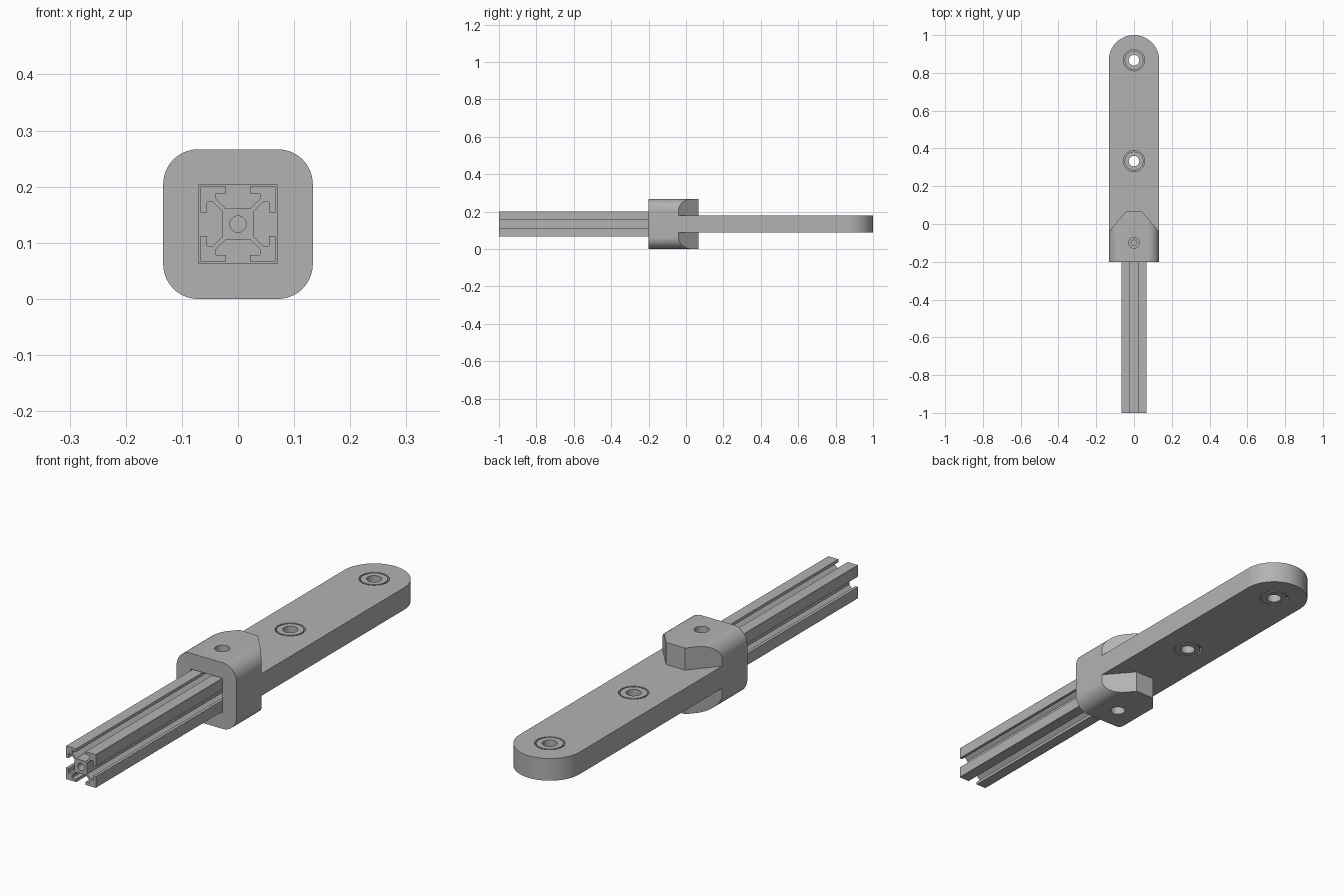
import bpy, bmesh
from math import pi, sin, cos, radians
from mathutils import Matrix, Vector

if "Cube" in bpy.data.objects:
    bpy.data.objects.remove(bpy.data.objects["Cube"], do_unlink=True)

grey = bpy.data.materials.new("light grey")
grey.use_nodes = True
grey.diffuse_color = (0.45, 0.45, 0.45, 1)
grey.node_tree.nodes["Principled BSDF"].inputs["Base Color"].default_value = grey.diffuse_color

HALF = 0.1333          # half width of the sleeve and arm
MID = HALF             # height of the centre line
THICK = 0.0445         # half thickness of the arm
SLOT_Y = -0.04         # where the arm enters the sleeve


def prism(name, outline, lo, hi, axis="z"):
    """Extrude an outline: (x, y) along z, or (x, height from centre) along y."""
    bm = bmesh.new()
    put = (lambda a, b, t: (a, b, t)) if axis == "z" else (lambda a, b, t: (a, t, b + MID))
    face = bm.faces.new([bm.verts.new(put(a, b, lo)) for a, b in outline])
    moved = bmesh.ops.extrude_face_region(bm, geom=[face])["geom"]
    shift = Vector((0, 0, hi - lo)) if axis == "z" else Vector((0, hi - lo, 0))
    bmesh.ops.translate(bm, vec=shift, verts=[v for v in moved if isinstance(v, bmesh.types.BMVert)])
    bmesh.ops.recalc_face_normals(bm, faces=bm.faces)
    mesh = bpy.data.meshes.new(name)
    bm.to_mesh(mesh)
    bm.free()
    obj = bpy.data.objects.new(name, mesh)
    bpy.context.collection.objects.link(obj)
    mesh.materials.append(grey)
    return obj


def arc(cx, cy, r, start, end, steps):
    angles = [radians(start + (end - start) * i / steps) for i in range(steps + 1)]
    return [(cx + r * cos(a), cy + r * sin(a)) for a in angles]


def circle(r, y=0):
    return arc(0, y, r, 0, 360, 40)[:-1]


def rectangle(x, y0, y1):
    return [(-x, y0), (x, y0), (x, y1), (-x, y1)]


def combine(obj, tool, operation="DIFFERENCE"):
    """Apply a boolean and discard the cutter."""
    tool.hide_render = True
    mod = obj.modifiers.new("cut", "BOOLEAN")
    mod.object, mod.operation, mod.solver = tool, operation, "EXACT"
    bpy.context.view_layer.objects.active = obj
    bpy.ops.object.modifier_apply(modifier=mod.name)
    bpy.data.objects.remove(tool, do_unlink=True)


def smooth(obj):
    bpy.ops.object.select_all(action="DESELECT")
    obj.select_set(True)
    bpy.context.view_layer.objects.active = obj
    bpy.ops.object.shade_smooth_by_angle(angle=radians(25))


# Slotted rail: half of one slot, mirrored and turned to all four sides
half_slot = [(0.021, 0.067), (0.021, 0.055), (0.039, 0.055), (0.039, 0.045), (0.022, 0.0275)]
slot = [(-x, z) for x, z in half_slot] + half_slot[::-1]
outline = []
for turn in range(4):
    rot = Matrix.Rotation(-turn * pi / 2, 2)
    side = slot + [(0.066, 0.067), (0.067, 0.066)]
    outline += [tuple(rot @ Vector(p)) for p in side]
rail = prism("slotted_rail", outline, -1, -0.054, "y")
combine(rail, prism("bore", circle(0.0145), -1.1, 0.1, "y"))
smooth(rail)

# Sleeve: rounded square with pointed ears, rail socket and arm slot
R = 0.062
c = HALF - R
rounded = []
for i, (sx, sz) in enumerate([(1, 1), (-1, 1), (-1, -1), (1, -1)]):
    rounded += arc(sx * c, sz * c, R, i * 90, i * 90 + 90, 14)
sleeve = prism("sleeve", rounded, -0.2, 0.0667, "y")
ears = [(-0.2, -0.3), (0.2, -0.3), (0.2, -0.117), (HALF, SLOT_Y),
        (0.042, 0.0667), (0.042, 0.1), (-0.042, 0.1), (-0.042, 0.0667),
        (-HALF, SLOT_Y), (-0.2, -0.117)]
combine(sleeve, prism("ear_shape", ears, -0.1, 0.4), "INTERSECT")
combine(sleeve, prism("socket", rectangle(0.07, -0.07, 0.07), -0.3, -0.0535, "y"))
combine(sleeve, prism("arm_slot", rectangle(0.2, SLOT_Y, 0.2), MID - THICK, MID + THICK))

# Stepped set screw holes in the top and bottom
combine(sleeve, prism("screw_hole", circle(0.015, -0.1), -0.1, 0.4))
for lo, hi in ((-0.1, 0.035), (2 * MID - 0.035, 0.4)):
    combine(sleeve, prism("screw_recess", circle(0.028, -0.1), lo, hi))
smooth(sleeve)

# Arm with a round end
arm_outline = [(-HALF, SLOT_Y), (HALF, SLOT_Y)] + arc(0, 1 - HALF, HALF, 0, 180, 48)
arm = prism("arm", arm_outline, MID - THICK, MID + THICK)
for y in (0.333, 0.867):
    combine(arm, prism("pivot_hole", circle(0.056, y), -0.1, 0.4))
smooth(arm)

# Bushings set in the arm, with a narrow ring groove on each face
for name, y in (("inner_bushing", 0.333), ("outer_bushing", 0.867)):
    bushing = prism(name, circle(0.05, y), MID - THICK, MID + THICK)
    web = prism(name + "_web", circle(0.056, y), MID - 0.025, MID + 0.025)
    combine(bushing, web, "UNION")
    combine(bushing, prism("bushing_bore", circle(0.028, y), -0.1, 0.4))
    smooth(bushing)
